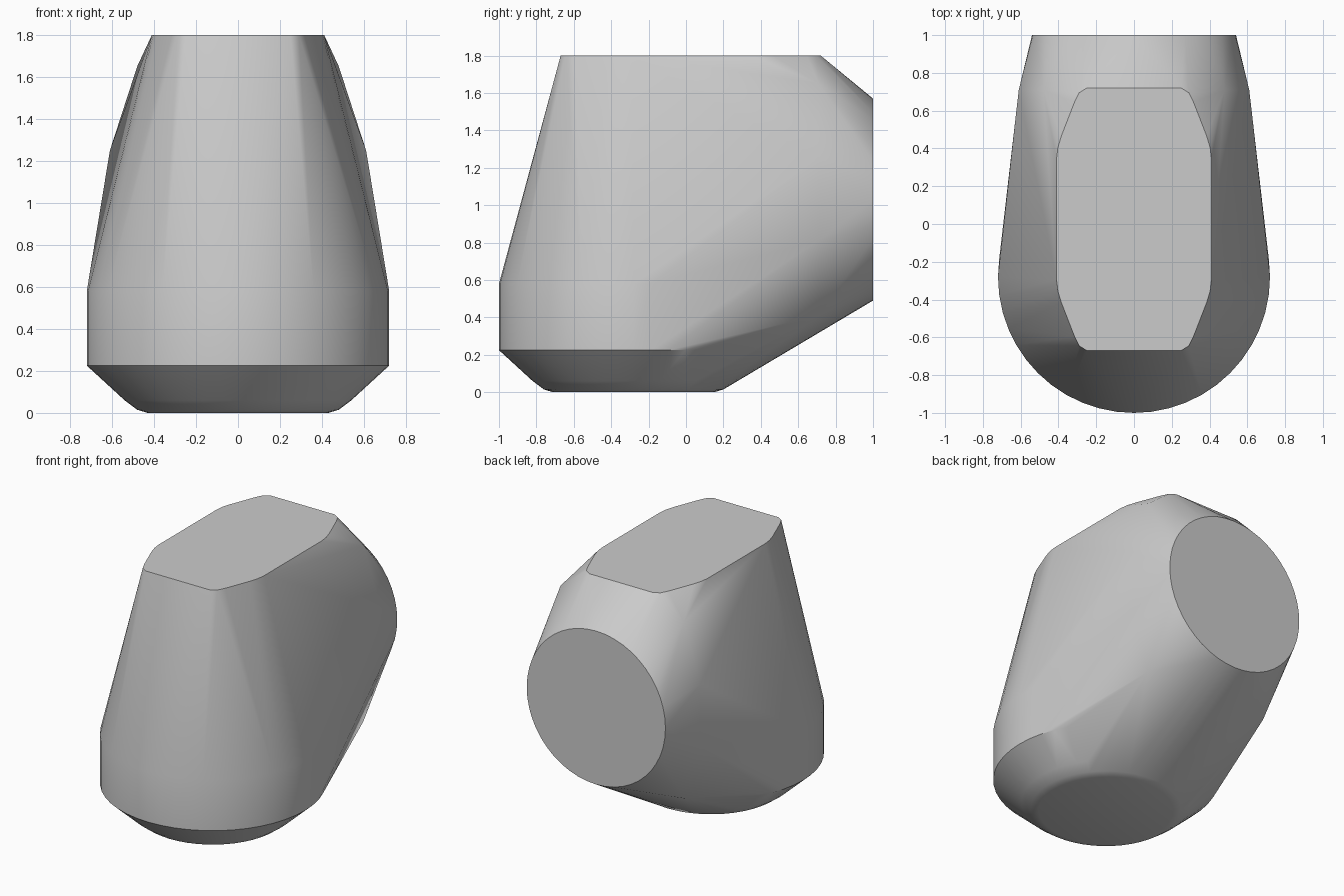
import bpy, bmesh, math

cube = bpy.data.objects.get("Cube")
if cube:
    bpy.data.objects.remove(cube, do_unlink=True)

# Plain grey finish
grey = bpy.data.materials.new("plain grey")
grey.use_nodes = True
grey.diffuse_color = (0.6, 0.6, 0.6, 1)
grey.node_tree.nodes["Principled BSDF"].inputs["Base Color"].default_value = grey.diffuse_color


def circle(radius, sides=48):
    steps = [2 * math.pi * i / sides for i in range(sides)]
    return [(radius * math.cos(a), radius * math.sin(a)) for a in steps]


def mirrored(points):
    return [(side * x, v) for side in (1, -1) for x, v in points]


points = []

# Rounded base: lathed rings, radius and height
for radius, z in [(0.43, 0), (0.48, 0.015), (0.54, 0.06), (0.72, 0.225), (0.72, 0.58)]:
    points += [(x, y - 0.28, z) for x, y in circle(radius)]

# Flat top: long octagon with softened corners
half_top = [(0.25, 0.695), (0.29, 0.67), (0.315, 0.62), (0.385, 0.44),
            (0.403, 0.38), (0.41, 0.32)]
for end in (1, -1):
    points += [(x, end * y + 0.025, 1.8) for x, y in mirrored(half_top)]

# Round back face, and the boxy shoulder ring just ahead of it
points += [(x, 1, z + 1.03) for x, z in circle(0.54)]
for end in (1, -1):
    points += [(x, 0.71, end * z + 1.03) for x, z in mirrored([(0.48, 0.62), (0.61, 0.22)])]

# Body skin stretched over all the sections
bm = bmesh.new()
for p in points:
    bm.verts.new(p)
hull = bmesh.ops.convex_hull(bm, input=bm.verts)
inside = [v for v in hull["geom_interior"] if isinstance(v, bmesh.types.BMVert)]
bmesh.ops.delete(bm, geom=inside, context='VERTS')
bmesh.ops.dissolve_limit(bm, angle_limit=math.radians(0.5), verts=bm.verts, edges=bm.edges)
bmesh.ops.recalc_face_normals(bm, faces=bm.faces)
mesh = bpy.data.meshes.new("body")
bm.to_mesh(mesh)
bm.free()
mesh.materials.append(grey)

body = bpy.data.objects.new("body", mesh)
bpy.context.collection.objects.link(body)
bpy.context.view_layer.objects.active = body
body.select_set(True)
bpy.ops.object.shade_smooth_by_angle(angle=math.radians(30))
